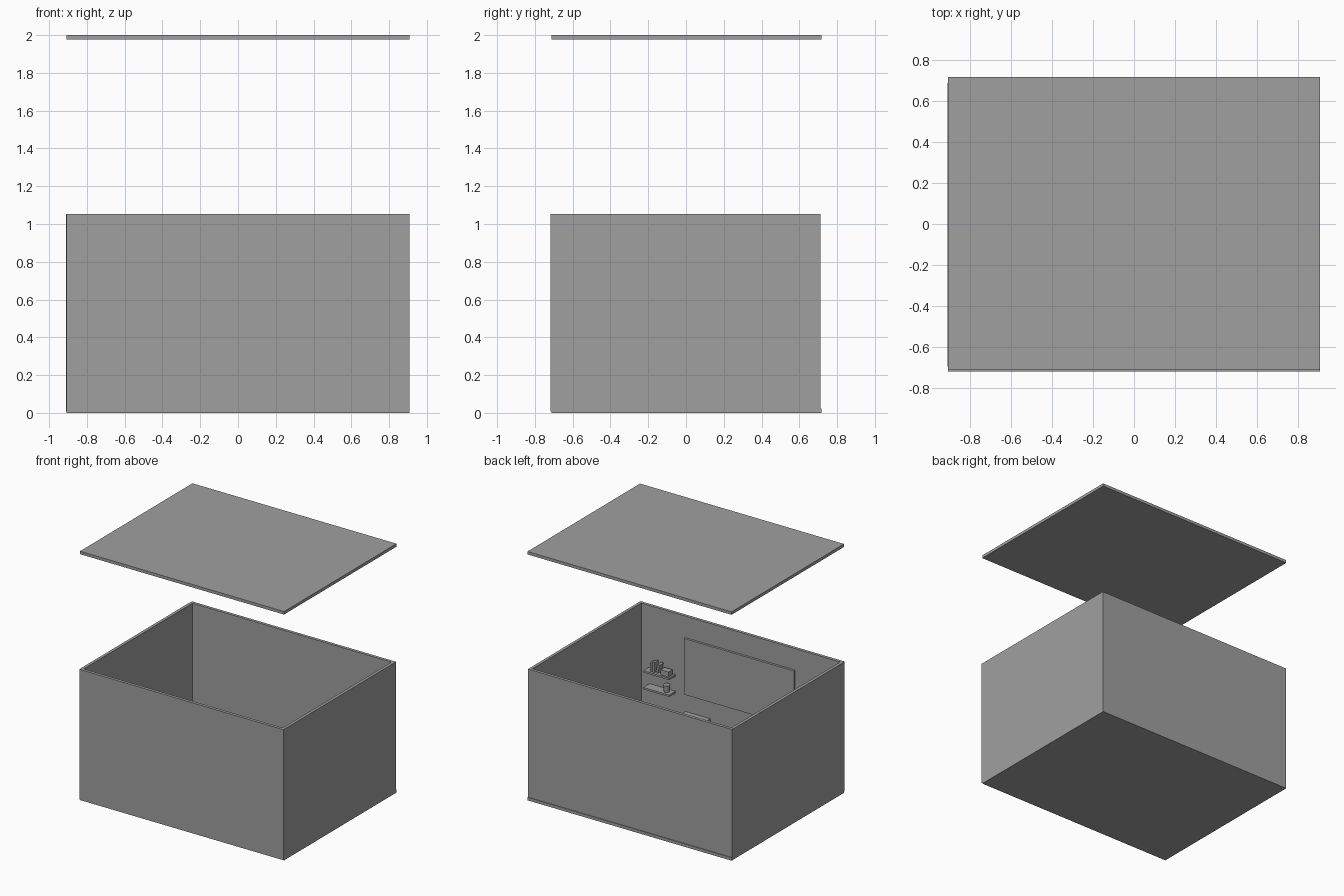
import bpy
from math import radians

cube = bpy.data.objects.get("Cube")
if cube:
    bpy.data.objects.remove(cube, do_unlink=True)

GREY = (0.35, 0.35, 0.35, 1)
grey = bpy.data.materials.new("mid grey")
grey.use_nodes = True
grey.diffuse_color = GREY
grey.node_tree.nodes["Principled BSDF"].inputs["Base Color"].default_value = GREY


def box(name, x, y, z, tilt=0, turn=0):
    """Box filling the given (low, high) ranges, optionally leaning or turned."""
    bpy.ops.mesh.primitive_cube_add(size=1, location=[sum(r) / 2 for r in (x, y, z)])
    ob = bpy.context.object
    ob.name = name
    ob.scale = [r[1] - r[0] for r in (x, y, z)]
    bpy.ops.object.transform_apply(location=False, rotation=False, scale=True)
    ob.rotation_euler = (0, radians(tilt), radians(turn))
    ob.data.materials.append(grey)
    return ob


# Room shell: floor, four walls and the raised roof panel
T = 0.024
W = 0.907
TOP = 1.053
FRONT, BACK = -0.718, 0.712
box("floor", (-W, W), (-0.711, 0.717), (0, T))
box("front_wall", (-W, W), (FRONT, FRONT + T), (0.008, TOP))
box("back_wall", (-W, W), (BACK - T, BACK), (T, TOP))
box("left_wall", (W - T, W), (FRONT + T, BACK - T), (0.008, TOP))
box("right_wall", (-W - 0.003, -W - 0.003 + T), (FRONT + T, BACK - T), (0.008, TOP))
box("roof", (-W, W), (-0.711, 0.717), (2 - T, 2))

# Wall board
inner = FRONT + T
box("wall_board", (-0.485, 0.49), (inner, inner + 0.018), (0.43, 0.88))

# Two small shelves
for name, top in (("upper_shelf", 0.56), ("lower_shelf", 0.425)):
    box(name, (0.58, 0.81), (inner, inner + 0.08), (top - 0.015, top))

# Books and a box on the upper shelf
shelf = 0.56
for i, (x, h, lean) in enumerate(((0.755, 0.07, 0), (0.732, 0.08, 0), (0.695, 0.075, -14))):
    box(f"book_{i + 1}", (x - 0.009, x + 0.009), (inner + 0.012, inner + 0.062),
        (shelf, shelf + h), tilt=lean)
box("storage_box", (0.595, 0.665), (inner + 0.015, inner + 0.065), (shelf, shelf + 0.04))

# Cup on the lower shelf
bpy.ops.mesh.primitive_cone_add(vertices=16, radius1=0.02, radius2=0.027, depth=0.055,
                                location=(0.63, inner + 0.04, 0.425 + 0.0275))
cup = bpy.context.object
cup.name = "cup"
cup.data.materials.append(grey)
bpy.ops.object.shade_smooth_by_angle()

# Small table against the front wall
x0, x1, y0, y1 = 0.27, 0.49, inner, inner + 0.2
box("table_top", (x0, x1), (y0, y1), (0.26, 0.287))
for sx, x in (("right", x0), ("left", x1 - 0.02)):
    for sy, y in (("front", y0), ("back", y1 - 0.02)):
        box(f"table_leg_{sy}_{sx}", (x, x + 0.02), (y, y + 0.02), (T, 0.26))
